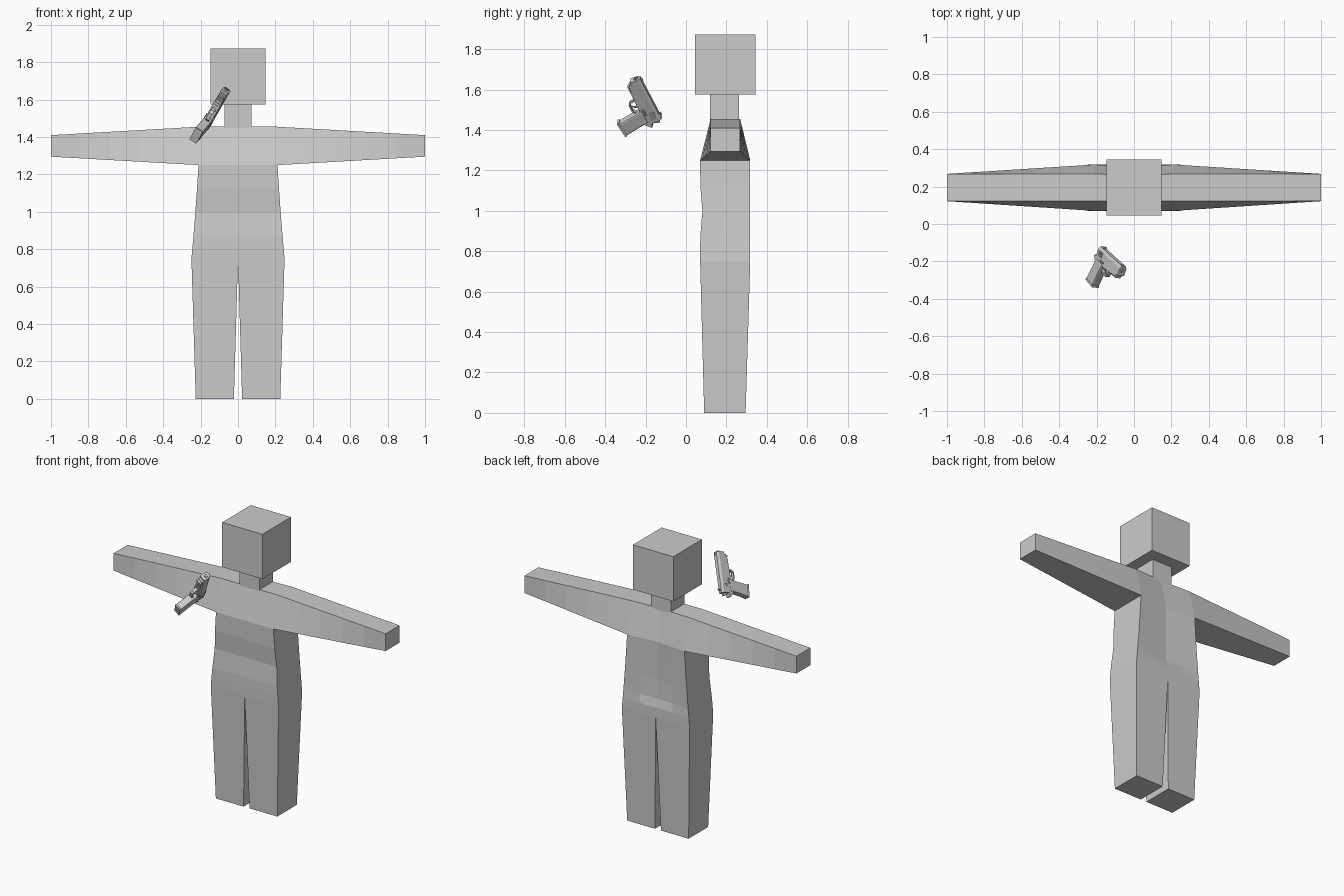
import bpy, bmesh, math
from mathutils import Matrix, Vector

if "Cube" in bpy.data.objects:
    bpy.data.objects.remove(bpy.data.objects["Cube"])

def material(name, value):
    m = bpy.data.materials.new(name)
    m.use_nodes = True
    color = (value, value, value, 1)
    m.diffuse_color = color
    m.node_tree.nodes["Principled BSDF"].inputs["Base Color"].default_value = color
    return m

GREY = material("plain grey", 0.6)

def finish(bm, name, matrix=None):
    bmesh.ops.recalc_face_normals(bm, faces=bm.faces)
    mesh = bpy.data.meshes.new(name)
    bm.to_mesh(mesh)
    bm.free()
    mesh.materials.append(GREY)
    ob = bpy.data.objects.new(name, mesh)
    bpy.context.collection.objects.link(ob)
    if matrix:
        ob.matrix_world = matrix
    return ob

def loft(name, rings, matrix=None):
    """Skin a list of equal-length point rings and cap both ends."""
    bm = bmesh.new()
    loops = [[bm.verts.new(p) for p in ring] for ring in rings]
    n = len(loops[0])
    for a, b in zip(loops, loops[1:]):
        for i in range(n):
            j = (i + 1) % n
            bm.faces.new((a[i], a[j], b[j], b[i]))
    bm.faces.new(loops[0])
    bm.faces.new(loops[-1])
    return finish(bm, name, matrix)

def rect(x0, x1, y0, y1, z):
    return [(x0, y0, z), (x1, y0, z), (x1, y1, z), (x0, y1, z)]

def box(name, lo, hi, matrix=None):
    return loft(name, [rect(lo[0], hi[0], lo[1], hi[1], z) for z in (lo[2], hi[2])], matrix)

# Head and neck
box("head", (-0.148, 0.045, 1.575), (0.148, 0.345, 1.873))
box("neck", (-0.073, 0.12, 1.44), (0.073, 0.263, 1.58))

# Torso: waist dips in front, hollow along the spine
def torso_ring(z, w, front, hollow):
    back = 0.318
    return [(-w, front, z), (w, front, z), (w, back, z), (w / 2, back - hollow / 2, z),
            (0, back - hollow, z), (-w / 2, back - hollow / 2, z), (-w, back, z)]

loft("torso", [torso_ring(*r) for r in (
    (0.75, 0.249, 0.070, 0), (0.82, 0.243, 0.070, 0), (0.875, 0.238, 0.071, 0.015),
    (1.0, 0.228, 0.081, 0.02), (1.125, 0.219, 0.071, 0.02), (1.25, 0.211, 0.070, 0.018))])

# Shoulders and arms in one tapering span
def arm_ring(x):
    t = max(0, (abs(x) - 0.21) / 0.79)
    mix = lambda a, b: a + (b - a) * t
    hollow = 0.018 if x == 0 else 0
    low, high = mix(1.25, 1.295), mix(1.455, 1.41)
    return [(x, mix(0.07, 0.122), low), (x, mix(0.318, 0.268) - hollow, low),
            (x, 0.268 - hollow / 2, high), (x, 0.122, high)]

side = [0.21 + 0.158 * i for i in range(6)]
loft("shoulders_and_arms", [arm_ring(x) for x in [-x for x in reversed(side)] + [0] + side])

# Legs
for s, label in ((1, "left_leg"), (-1, "right_leg")):
    loft(label, [rect(s * 0.022, s * 0.226, 0.09, 0.295, 0),
                 rect(0, s * 0.249, 0.07, 0.318, 0.75)])

# Pistol frame of reference: x towards muzzle, z towards sights
fwd = Vector((0.449, -0.416, 0.788)).normalized()
left = Vector((0.30, 0.91, 0.31)).cross(fwd).normalized()
up = fwd.cross(left)
GUN = Matrix((fwd, left, up)).transposed().to_4x4()
GUN.translation = (-0.175, -0.148, 1.455)

def gun_box(name, x0, x1, half, z0, z1):
    return box(name, (x0, -half, z0), (x1, half, z1), GUN)

def gun_plate(name, outline, half, chamfer=0.0):
    """Extrude a side outline to both sides, with optional rounded edges."""
    ob = loft(name, [[(x, y, z) for x, z in outline] for y in (-half, half)], GUN)
    if chamfer:
        mod = ob.modifiers.new("Bevel", "BEVEL")
        mod.width = chamfer
        mod.segments = 2
    return ob

# Slide with a bevelled top, muzzle ring and sights
profile = [(-0.021, -0.026), (0.021, -0.026), (0.021, 0.014), (0.012, 0.028),
           (-0.012, 0.028), (-0.021, 0.014)]
loft("pistol_slide", [[(x, y, z) for y, z in profile] for x in (-0.005, 0.25)], GUN)

def tube(name, x0, x1, outer, inner, z):
    circle = lambda x, r: [(x, r * math.cos(a * math.tau / 12), z + r * math.sin(a * math.tau / 12))
                           for a in range(12)]
    loft(name, [circle(x0, outer), circle(x1, outer), circle(x1, inner), circle(x0, inner)], GUN)

tube("pistol_muzzle", 0.23, 0.256, 0.012, 0.007, 0.004)
gun_box("front_sight", 0.228, 0.242, 0.003, 0.026, 0.035)
for s in (1, -1):
    ob = box("rear_sight", (0.01, s * 0.007 - 0.004, 0.026), (0.024, s * 0.007 + 0.004, 0.036), GUN)
    for i in range(5):
        x = 0.012 + i * 0.009
        box("slide_grip_rib", (x, s * 0.0215 - 0.0015, -0.018), (x + 0.004, s * 0.0215 + 0.0015, 0.012), GUN)
    box("slide_lever", (0.05, s * 0.023 - 0.004, -0.036), (0.085, s * 0.023 + 0.004, -0.028), GUN)

# Lower frame with ribbed rail, grip and hammer
gun_plate("pistol_frame", [(-0.02, -0.03), (0.0, -0.022), (0.235, -0.022), (0.235, -0.038),
                           (0.15, -0.05), (0.0, -0.055)], 0.02)
for i in range(5):
    x = 0.155 + i * 0.016
    gun_box("rail_rib", x, x + 0.009, 0.017, -0.051, -0.03)
gun_plate("pistol_grip", [(0.002, -0.04), (0.08, -0.04), (0.07, -0.085), (0.05, -0.18),
                          (-0.027, -0.172), (-0.005, -0.085)], 0.024, 0.008)
gun_plate("magazine_base", [(-0.028, -0.17), (0.052, -0.178), (0.054, -0.188), (-0.03, -0.18)], 0.022)
gun_plate("hammer", [(0.0, -0.025), (0.0, 0.006), (-0.016, 0.014), (-0.024, 0.008), (-0.012, -0.02)], 0.007)
gun_plate("grip_tang", [(0.01, -0.035), (-0.028, -0.03), (-0.03, -0.038), (0.0, -0.065)], 0.016)

# Trigger guard and trigger
guard = [(0.072, -0.08), (0.085, -0.092), (0.125, -0.092), (0.14, -0.08), (0.146, -0.045)]
inner = [(0.138, -0.045), (0.133, -0.076), (0.122, -0.085), (0.087, -0.085), (0.074, -0.07)]
gun_plate("trigger_guard", guard + inner, 0.01)
gun_plate("trigger", [(0.094, -0.045), (0.106, -0.045), (0.104, -0.066), (0.11, -0.08), (0.1, -0.07)], 0.006)
